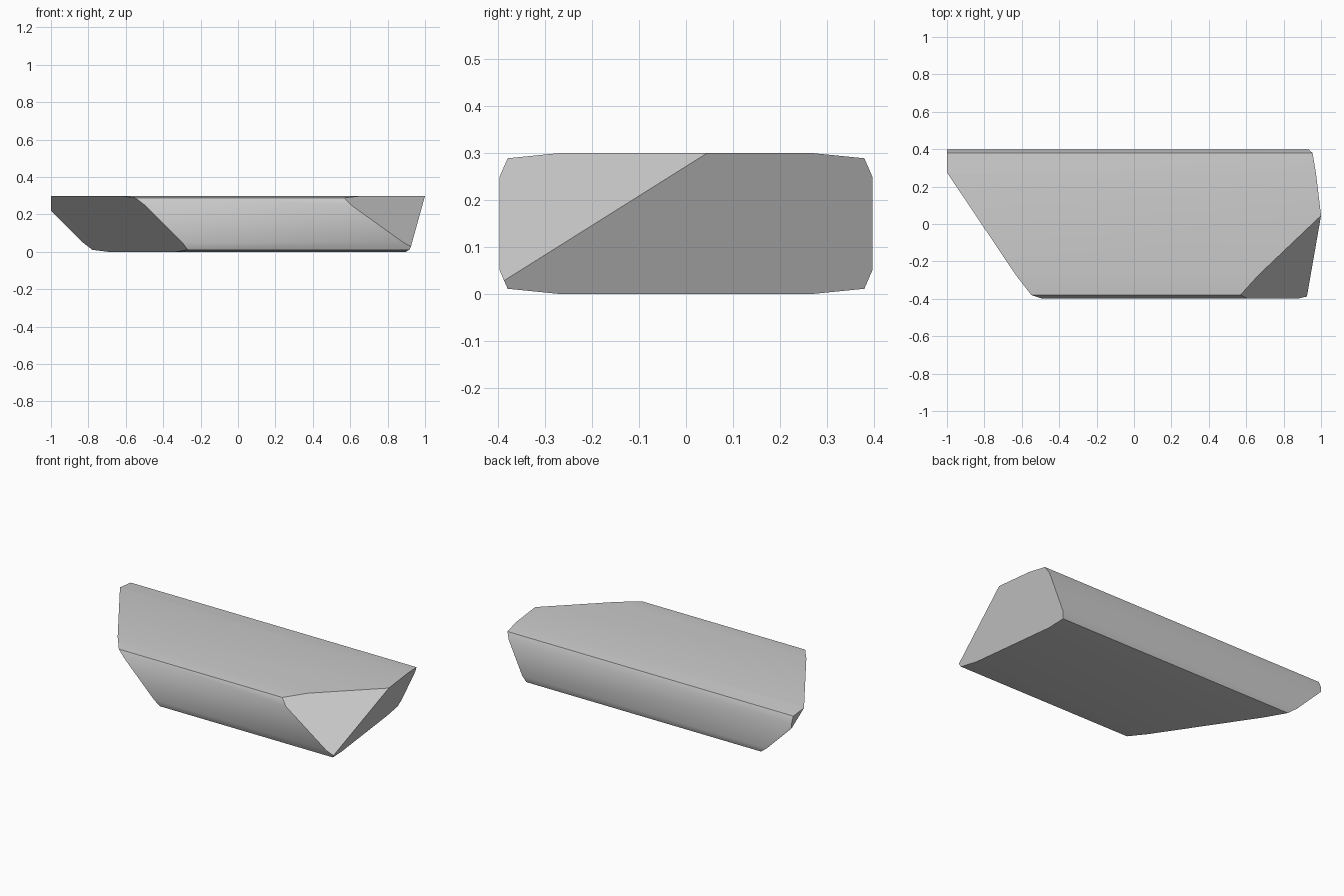
import bpy, bmesh, math
from mathutils import Vector

cube = bpy.data.objects.get("Cube")
if cube:
    bpy.data.objects.remove(cube, do_unlink=True)

# Plain grey material
grey = bpy.data.materials.new("light_grey")
grey.use_nodes = True
colour = (0.6, 0.6, 0.6, 1.0)
grey.diffuse_color = colour
grey.node_tree.nodes["Principled BSDF"].inputs["Base Color"].default_value = colour

# Cross-section of the bar: one quarter, mirrored in y and z
MID = 0.15
quarter = [(0.397, 0.10), (0.38, 0.139), (0.27, 0.15)]
half = [(y, -z) for y, z in reversed(quarter)] + quarter
profile = half + [(-y, z) for y, z in reversed(half)]

# Straight bar along x
bm = bmesh.new()
ring = [bm.verts.new((-1.0, y, MID + z)) for y, z in profile]
start = bm.faces.new(ring)
bar = bmesh.ops.extrude_face_region(bm, geom=[start], use_keep_orig=True)
moved = [v for v in bar["geom"] if isinstance(v, bmesh.types.BMVert)]
bmesh.ops.translate(bm, verts=moved, vec=(2.2, 0, 0))


def slice_off(a, b, c):
    """Cut with the plane through three points and cap the opening."""
    a, b, c = Vector(a), Vector(b), Vector(c)
    normal = (b - a).cross(c - a).normalized()
    if normal.dot(Vector((0, 0, MID)) - a) > 0:
        normal.negate()
    bmesh.ops.bisect_plane(bm, geom=bm.verts[:] + bm.edges[:] + bm.faces[:],
                           plane_co=a, plane_no=normal, clear_outer=True)
    rim = [e for e in bm.edges if e.is_boundary]
    bmesh.ops.holes_fill(bm, edges=rim, sides=0)


# Slanted end, leaning outward and undercut
slice_off((-0.55, -0.38, 0.29), (-0.27, -0.38, 0.012), (-0.78, 0.38, 0.012))
# Opposite end, almost square
slice_off((1.0, 0.045, 0.3), (0.925, -0.385, 0.03), (0.96, 0.38, 0.3))
# Triangular facet on the upper front corner
slice_off((0.56, -0.38, 0.295), (1.0, 0.045, 0.3), (0.925, -0.385, 0.03))

bmesh.ops.recalc_face_normals(bm, faces=bm.faces[:])
mesh = bpy.data.meshes.new("cut_bar")
bm.to_mesh(mesh)
bm.free()
mesh.materials.append(grey)

block = bpy.data.objects.new("cut_bar", mesh)
bpy.context.collection.objects.link(block)
bpy.ops.object.select_all(action='DESELECT')
block.select_set(True)
bpy.context.view_layer.objects.active = block
bpy.ops.object.shade_smooth_by_angle(angle=math.radians(30))
